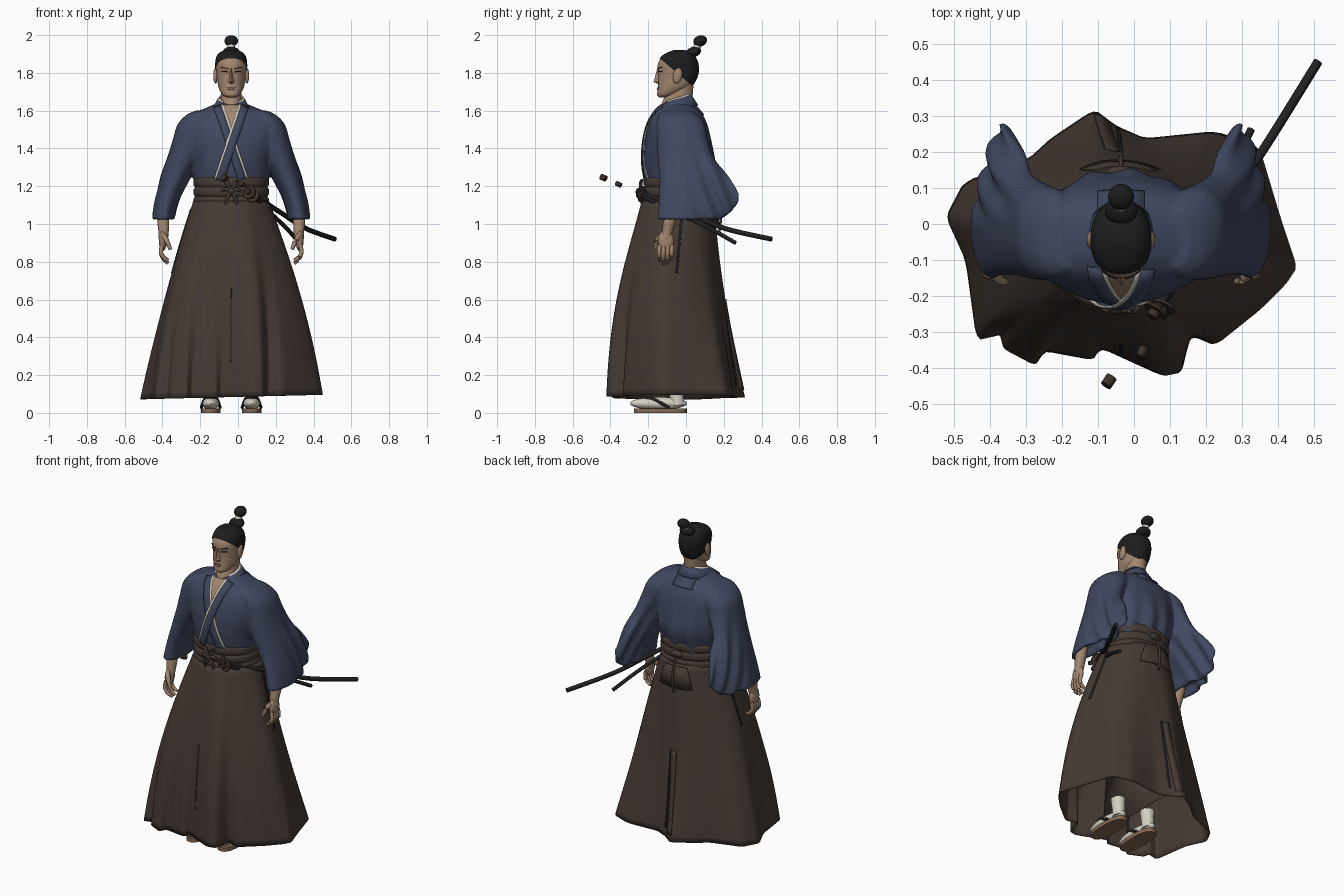
import bpy, bmesh, math
from mathutils import Vector, Matrix
from mathutils.bvhtree import BVHTree

if "Cube" in bpy.data.objects:
    bpy.data.objects.remove(bpy.data.objects["Cube"], do_unlink=True)

C = -0.036  # body centre line


def material(name, *rgb):
    m = bpy.data.materials.new(name)
    m.use_nodes = True
    m.diffuse_color = (*rgb, 1)
    m.node_tree.nodes["Principled BSDF"].inputs["Base Color"].default_value = (*rgb, 1)
    return m


skin = material("skin", .36, .24, .16)
hair = material("black_hair", .012, .012, .012)
blue = material("indigo_cloth", .052, .064, .115)
brown = material("brown_cloth", .06, .042, .034)
cream = material("cream_cloth", .66, .63, .54)
lacquer = material("dark_lacquer", .016, .014, .014)
straw = material("straw", .23, .14, .085)
metal = material("dark_bronze", .045, .028, .022)


def finish(name, bm, mat, thick=0, angle=40):
    bmesh.ops.recalc_face_normals(bm, faces=bm.faces)
    me = bpy.data.meshes.new(name)
    bm.to_mesh(me)
    bm.free()
    me.materials.append(mat)
    me.shade_smooth()
    me.set_sharp_from_angle(angle=math.radians(angle))
    ob = bpy.data.objects.new(name, me)
    bpy.context.collection.objects.link(ob)
    if thick:
        mod = ob.modifiers.new("thickness", "SOLIDIFY")
        mod.thickness, mod.offset = thick, 0
    return ob


def grid(rows, closed=True, caps=True):
    """Skin a list of equal point rows."""
    bm = bmesh.new()
    vs = [[bm.verts.new(p) for p in r] for r in rows]
    n = len(rows[0])
    for a, b in zip(vs, vs[1:]):
        for i in range(n if closed else n - 1):
            j = (i + 1) % n
            bm.faces.new((a[i], a[j], b[j], b[i]))
    if closed and caps:
        bm.faces.new(vs[0])
        bm.faces.new(vs[-1])
    return bm


def resample(rows, k=5):
    """Catmull-Rom subdivision of profile rows."""
    out = []
    for i in range(len(rows) - 1):
        p = [rows[max(0, min(len(rows) - 1, i + o))] for o in (-1, 0, 1, 2)]
        for s in range(k):
            t = s / k
            out.append([.5 * (2 * b + (c - a) * t + (2 * a - 5 * b + 4 * c - d) * t * t
                              + (3 * b - a - 3 * c + d) * t ** 3) for a, b, c, d in zip(*p)])
    return out + [list(rows[-1])]


def body(rows, n=56, power=1.0, k=5):
    """Stack of ovals; each row is z, x min, x max, y front, y back."""
    def f(v):
        return math.copysign(abs(v) ** power, v)
    ang = [2 * math.pi * i / n for i in range(n)]
    return grid([[((x0 + x1) / 2 + (x1 - x0) / 2 * f(math.cos(a)),
                   (y0 + y1) / 2 + (y1 - y0) / 2 * f(math.sin(a)), z) for a in ang]
                 for z, x0, x1, y0, y1 in resample(rows, k)])


def sym(rows):
    return [(z, C - h, C + h, a, b) for z, h, a, b in rows]


def tube(name, pts, mat, n=12, k=4):
    """Round tube through x, y, z, radius rows."""
    pts = resample(pts, k)
    rows = []
    for i, p in enumerate(pts):
        d = (Vector(pts[min(i + 1, len(pts) - 1)][:3]) - Vector(pts[max(i - 1, 0)][:3])).normalized()
        u = d.cross(Vector((.31, .2, .93) if abs(d.z) < .8 else (1, .1, 0))).normalized()
        w = d.cross(u)
        rows.append([Vector(p[:3]) + p[3] * (u * math.cos(a) + w * math.sin(a))
                     for a in (2 * math.pi * j / n for j in range(n))])
    return finish(name, grid(rows), mat)


def blob(name, loc, radii, mat, tilt=0):
    bm = bmesh.new()
    bmesh.ops.create_uvsphere(bm, u_segments=24, v_segments=16, radius=1, matrix=Matrix.Translation(loc)
                              @ Matrix.Rotation(tilt, 4, "X") @ Matrix.Diagonal((*radii, 1)))
    return finish(name, bm, mat)


def tree(bm):
    return BVHTree.FromBMesh(bm)


def clamp(v):
    return max(0, min(1, v))


def drape(name, rows, trees, mat, direction=(0, 1, 0), lift=.004):
    """Thin plate of x,z points (y,z when sideways) pressed onto a surface."""
    d = Vector(direction)
    out = []
    for r in rows:
        line = []
        for a, z in r:
            o = (Vector((a, 0, z)) if d.y else Vector((0, a, z))) - d * 2
            hits = [h for h in (t.ray_cast(o, d) for t in trees) if h[0]]
            p = min(hits, key=lambda h: h[3])[0] if hits else trees[0].find_nearest(o + d * 1.8)[0]
            line.append(p - d * lift)
        out.append(line)
    return finish(name, grid(out, closed=False), mat, .006)


def strip(p, q, w, shift=0, n=20):
    p, q = Vector(p), Vector(q)
    side = Vector((-(q - p).y, (q - p).x)).normalized()
    return [[p.lerp(q, i / n) + side * (shift + w * j) for j in (-.5, 0, .5)] for i in range(n + 1)]


# Trousers: pleated hem outline blended up to an oval waist, pleats fading upward
hem = [(-.52, .02), (-.47, .115), (-.29, .18), (-.23, .235), (-.11, .315), (-.05, .27), (.03, .235),
       (.225, .255), (.345, .215), (.405, .015), (.45, -.12), (.42, -.165), (.35, -.235), (.225, -.335),
       (.155, -.305), (.13, -.41), (.08, -.42), (-.095, -.34), (-.115, -.375), (-.25, -.35), (-.275, -.39),
       (-.36, -.345), (-.37, -.305), (-.435, -.32), (-.465, -.1)]
outline = [Vector(a).lerp(Vector(b), i / 7) for a, b in zip(hem, hem[1:] + hem[:1]) for i in range(7)]


def relaxed(pts, r):
    return [sum((pts[(i + o) % len(pts)] for o in range(-r, r + 1)), Vector((0, 0))) / (2 * r + 1)
            for i in range(len(pts))]


crisp, soft = relaxed(outline, 1), relaxed(outline, 9)
mid = Vector((C, -.045))
rows = []
for s in range(31):
    u = s / 30
    row = []
    for a, b in zip(soft, crisp):
        p = a.lerp(b, u ** 1.3)
        d = (p - mid).normalized()
        w = mid + Vector((d.x * .198, d.y * .187))
        bulge = .17 * -d.y + .1 * max(0, -d.x * d.y)
        t = 1.38 * u - .38 * u * u + bulge * math.sin(math.pi * u)
        q = w.lerp(p, t)
        row.append((q.x, q.y, 1.12 + (.085 + .025 * p.x - 1.12) * u))
    rows.append(row)
bm = grid(rows, caps=False)
skirt = tree(bm)
finish("trousers", bm, brown, .006, 60)
finish("trouser_divider", grid([[(C, -.32, .1), (C, .23, .1)], [(C, -.27, .6), (C, .12, .6)]], False), brown, .004)
drape("front_slit", strip((C, .66), (C, .27), .007), [skirt], lacquer, lift=.001)
drape("back_pleat", strip((-.06, .6), (-.09, .12), .04), [skirt], brown, (0, -1, 0), .006)
drape("back_slit", strip((-.035, .6), (-.045, .14), .01), [skirt], lacquer, (0, -1, 0), .003)
for s, side in ((1, "left"), (-1, "right")):
    drape(side + "_hip_slit", strip((-.02, 1.08), (-.05, .74), .012), [skirt], lacquer, (-s, 0, 0), .004)

# Jacket body, bloused at the back above the belt
torso_bm = body(sym([(1.14, .185, -.2, .12), (1.23, .198, -.21, .13), (1.32, .216, -.222, .15),
                     (1.43, .25, -.218, .135), (1.52, .265, -.198, .115), (1.575, .22, -.172, .09),
                     (1.612, .14, -.148, .06), (1.64, .075, -.12, .035)]), 80, .93)
for v in torso_bm.verts:
    if v.co.y > .02:
        v.co.y += .01 * math.sin(55 * (v.co.x - C)) * clamp((1.5 - v.co.z) / .25)
torso = tree(torso_bm)

# Sleeves with hanging folds, hollow at the cuff, blended into the jacket
sleeve = [(1.6, .11, .19, -.12, .03), (1.575, .10, .24, -.145, .065), (1.525, .11, .285, -.155, .1),
          (1.45, .13, .308, -.155, .115), (1.35, .16, .338, -.15, .148), (1.25, .21, .375, -.142, .228),
          (1.15, .262, .402, -.142, .282), (1.08, .288, .414, -.146, .255), (1.025, .302, .418, -.15, .185)]
cuff = [(1.03, .32, .4, -.13, .16), (1.08, .328, .392, -.12, .12)]
for s, side in ((1, "left"), (-1, "right")):
    bm = body([(z, C + s * a, C + s * b, f, k) for z, a, b, f, k in sleeve + cuff], 72, .92)
    for v in bm.verts:
        v.co.x += (C + s * .325 - v.co.x) * .55 * clamp(v.co.y / .25) * clamp((1.55 - v.co.z) / .2)
        back = clamp((v.co.y + .02) / .15) * clamp((1.52 - v.co.z) / .25)
        v.co.x += s * .014 * back * math.sin(60 * v.co.y + 24 * v.co.z)
    bmesh.ops.recalc_face_normals(bm, faces=bm.faces)
    part = bpy.data.meshes.new(side + "_sleeve")
    bm.to_mesh(part)
    bm.free()
    torso_bm.from_mesh(part)
    bpy.data.meshes.remove(part)
jacket = finish("jacket", torso_bm, blue)
mod = jacket.modifiers.new("blend", "REMESH")
mod.mode, mod.voxel_size, mod.use_smooth_shade = "VOXEL", .0075, True
mod = jacket.modifiers.new("soften", "SMOOTH")
mod.factor, mod.iterations = .5, 6

# Arms and hands
for s, side in ((1, "left"), (-1, "right")):
    x = lambda v: C + s * v
    tube(side + "_forearm", [(x(.362), -.06, 1.075, .028), (x(.36), -.085, 1.02, .032), (x(.358), -.1, .955, .027),
                             (x(.36), -.105, .92, .025)], skin, 16)
    blob(side + "_palm", (x(.362), -.107, .912), (.021, .042, .055), skin)
    for i in range(4):
        y, low = -.14 + .022 * i, (.805, .79, .793, .81)[i]
        tube(side + "_finger_%d" % (i + 1), [(x(.366), y, .89, .011), (x(.372), y - .002, .85, .0115),
             (x(.358), y - .002, (low + .85) / 2 - .005, .0105), (x(.334), y, low, .008)], skin, 10)
    tube(side + "_thumb", [(x(.358), -.135, .94, .014), (x(.338), -.155, .905, .013), (x(.322), -.16, .865, .009)], skin)

# Neck and head
bm = body(sym([(1.56, .072, -.15, .04), (1.62, .06, -.135, .03), (1.68, .054, -.112, .035), (1.74, .055, -.09, .04)]))
neck = tree(bm)
finish("neck", bm, skin)
skull = [(1.671, .022, -.142, -.09), (1.683, .045, -.153, -.05), (1.71, .062, -.15, .0), (1.74, .071, -.147, .035),
         (1.79, .077, -.147, .057), (1.84, .08, -.15, .058), (1.88, .074, -.131, .042), (1.905, .055, -.094, .012),
         (1.918, .022, -.055, -.02)]
bm = body(sym(skull), power=.95)
face = tree(bm)
finish("head", bm, skin, angle=60)
bm = body([(z + .004, a - .005, b + .005, f - .003, k + .009) for z, a, b, f, k in sym(skull)], power=.95)
bmesh.ops.bisect_plane(bm, geom=bm.verts[:] + bm.edges[:] + bm.faces[:], plane_co=(C, -.14, 1.878),
                       plane_no=(0, .85, 1), clear_inner=True)
finish("hair_cap", bm, hair, angle=60)
blob("topknot_base", (C, .038, 1.91), (.045, .043, .027), hair, .3)
tube("topknot_tie", [(C, .05, 1.925, .02), (C, .068, 1.955, .02)], cream)
blob("topknot", (C, .075, 1.969), (.036, .037, .029), hair, .3)
finish("nose", grid([[(C - w, -.14, z), (C, y, z), (C + w, -.14, z)] for z, w, y in
                     ((1.825, .01, -.152), (1.77, .014, -.166), (1.752, .019, -.172), (1.742, .014, -.15))], True), skin)
drape("mouth", strip((C - .024, 1.722), (C + .024, 1.722), .003), [face], metal, lift=.001)
blob("lower_lip", (C, -.149, 1.714), (.02, .006, .006), skin)
for s, side in ((1, "left"), (-1, "right")):
    drape(side + "_eyebrow", strip((C + s * .014, 1.822), (C + s * .055, 1.83), .004, n=8), [face], hair, lift=.001)
    drape(side + "_eye", strip((C + s * .02, 1.806), (C + s * .05, 1.808), .005, n=8), [face], lacquer, lift=.001)
    blob(side + "_ear", (C + s * .083, -.045, 1.785), (.012, .024, .042), skin, -.2)

# Open neckline with crossed collar bands
vee = [[(C + h * j / 4, z) for j in range(-4, 5)] for h, z in ((.002 + .058 * i / 16, 1.42 + .21 * i / 16) for i in range(17))]
drape("chest", vee, [torso, neck], skin, lift=.003)
for s, side in ((1, "left"), (-1, "right")):
    a, b = (C + s * .074, 1.625), (C - s * .06, 1.23)
    drape(side + "_lapel", strip(a, b, .042), [torso, neck], blue, lift=.010 + .003 * s)
    drape(side + "_lining", strip(a, b, .013, -s * .026), [torso, neck], cream, lift=.008 + .003 * s)
for name, mat, r, up in (("collar", blue, 0, 0), ("inner_collar", cream, -.006, .008)):
    rows = []
    for i in range(41):
        g = math.radians(-50 + 280 * i / 40)
        c, s = math.cos(g), math.sin(g)
        rows.append([(C + (h + r) * c, -.048 + (h + .008 + r) * s, z + up + .022 * (s + .7))
                     for h, z in ((.102, 1.59), (.083, 1.618), (.068, 1.645))])
    finish(name, grid(rows, False), mat, .007)
drape("collar_back_panel", strip((C, 1.635), (C, 1.575), .13, n=6), [torso], blue, (0, -1, 0), .005)

# Layered belt, bow and back board
belt = [(1.095 + .15 * i / 12, .192 + (.008 if i % 4 else 0), -.217 - (.007 if i % 4 else 0), .13 + (.008 if i % 4 else 0))
        for i in range(13)]
bm = body(sym(belt), 64, .92, 2)
sash = tree(bm)
finish("belt", bm, brown)
drape("back_board", [[(C + h * j / 4, z) for j in range(-4, 5)] for h, z in ((.075, 1.11), (.095, 1.05), (.115, .98))],
      [sash, skirt], brown, (0, -1, 0), .02)
blob("back_knot", (C, .145, 1.18), (.04, .016, .02), brown)
tube("back_tie", [(C, .155, 1.17, .006), (C, .185, 1.06, .007), (C, .175, .95, .006)], brown)
blob("front_knot", (C, -.236, 1.175), (.018, .016, .02), brown)
for s, side in ((1, "left"), (-1, "right")):
    for part, dx, z in (("bow_loop", .035, 1.235), ("bow_wing", .05, 1.175), ("bow_tail", .03, 1.105)):
        tube(side + "_" + part, [(C, -.238, 1.178, .007), (C + s * dx * .6, -.24, (z + 1.18) / 2 + .006, .01),
                                 (C + s * dx, -.232, z, .007)], brown)

# Long and short swords thrust through the belt, with loose pommel caps
for size, path, cap, r in (
        ("long", [(.06, -.24, 1.168), (.23, .02, 1.058), (.355, .2, .978), (.512, .452, .92)], (-.07, -.437, 1.245), .013),
        ("short", [(.08, -.23, 1.148), (.17, -.05, 1.06), (.25, .11, .985), (.325, .262, .9)], (.022, -.357, 1.21), .011)):
    tube(size + "_scabbard", [(*p, r) for p in path], lacquer, 14, 6)
    o = Vector(path[0])
    d = (Vector(cap) - o).normalized()
    for part, at, rad, half in (("guard", o, .036, .004), ("collar", o + d * .012, .016, .01),
                                ("pommel", Vector(cap), .016 if size == "long" else .013, .015)):
        tube(size + "_sword_" + part, [(*(at - d * half), rad), (*(at + d * half), rad)], metal, 20, 1)

# Socks and sandals
for s, side in ((1, "left"), (-1, "right")):
    cx = C + s * .108
    finish(side + "_sandal", body([(z, cx - .052, cx + .052, -.275, .004) for z in (0, .024)], 32, .75, 1), straw)
    blob(side + "_sock_foot", (cx, -.145, .05), (.045, .152, .034), cream)
    tube(side + "_sock_ankle", [(cx, -.045, .04, .04), (cx, -.05, .09, .037), (cx, -.055, .16, .042)], cream, 16)
    for e in (-1, 1):
        tube(side + "_strap_" + ("inner" if e * s < 0 else "outer"),
             [(cx, -.235, .08, .008), (cx + e * .03, -.18, .076, .009), (cx + e * .05, -.09, .028, .008)], lacquer)
